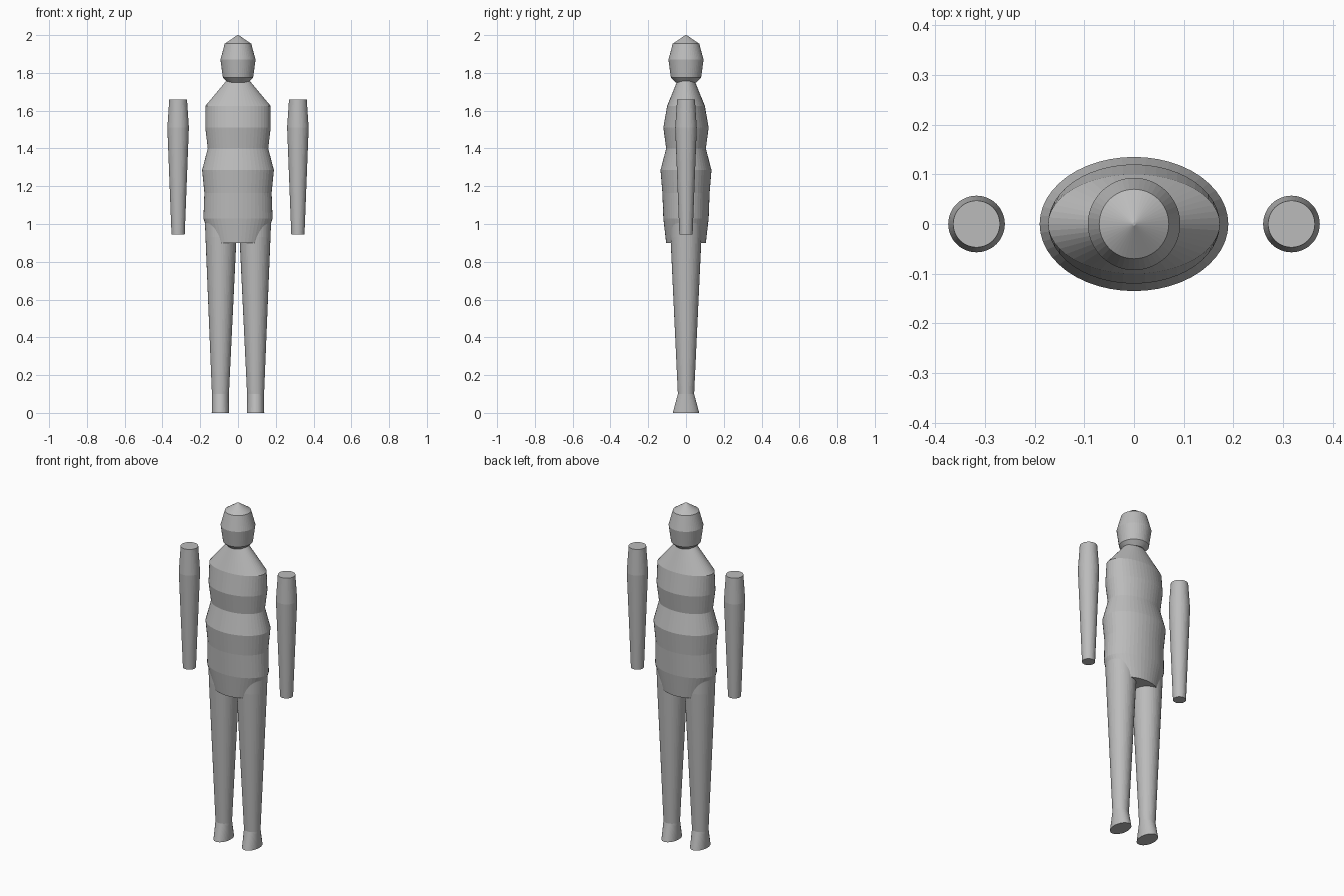
import bpy
import bmesh
from math import cos, sin, tau

SEGMENTS = 48

cube = bpy.data.objects.get("Cube")
if cube:
    bpy.data.objects.remove(cube, do_unlink=True)

# Single plain grey for the whole figure
grey = bpy.data.materials.new("plain grey")
grey.use_nodes = True
colour = (0.5, 0.5, 0.5, 1)
grey.diffuse_color = colour
grey.node_tree.nodes["Principled BSDF"].inputs["Base Color"].default_value = colour


def loft(name, rings):
    """Closed loft through elliptical rings given as (x, z, radius_x, radius_y)."""
    bm = bmesh.new()
    loops = []
    for x, z, rx, ry in rings:
        angles = [tau * i / SEGMENTS for i in range(SEGMENTS)]
        loops.append([bm.verts.new((x + rx * cos(a), ry * sin(a), z)) for a in angles])
    for low, high in zip(loops, loops[1:]):
        for i in range(SEGMENTS):
            j = (i + 1) % SEGMENTS
            bm.faces.new((low[i], low[j], high[j], high[i]))
    bm.faces.new(loops[0][::-1])
    bm.faces.new(loops[-1])
    mesh = bpy.data.meshes.new(name)
    bm.to_mesh(mesh)
    bm.free()
    mesh.materials.append(grey)
    obj = bpy.data.objects.new(name, mesh)
    bpy.context.collection.objects.link(obj)
    return obj


# Head: faceted barrel with a conical crown
loft("head", [(0, z, r, r) for z, r in (
    (1.75, 0.055), (1.775, 0.08), (1.87, 0.093), (1.955, 0.07), (2.0, 0.003))])

# Torso: oval sections from hips to neck
loft("torso", [(0, z, rx, ry) for z, rx, ry in (
    (0.90, 0.14, 0.105), (1.03, 0.183, 0.12), (1.165, 0.178, 0.125),
    (1.285, 0.19, 0.135), (1.40, 0.16, 0.105), (1.51, 0.173, 0.12),
    (1.625, 0.173, 0.10), (1.76, 0.06, 0.045))])

for side, s in (("left", 1), ("right", -1)):
    # Arm: tapered tube, widest below the shoulder
    loft(side + "_arm", [(s * 0.317, z, r, r) for z, r in (
        (0.945, 0.035), (1.51, 0.057), (1.66, 0.047))])
    # Leg: tapered tube flaring front and back into the foot
    loft(side + "_leg", [(s * x, z, rx, ry) for x, z, rx, ry in (
        (0.093, 0.0, 0.046, 0.07), (0.093, 0.10, 0.045, 0.043),
        (0.09, 0.93, 0.082, 0.082), (0.09, 1.03, 0.086, 0.082))])
